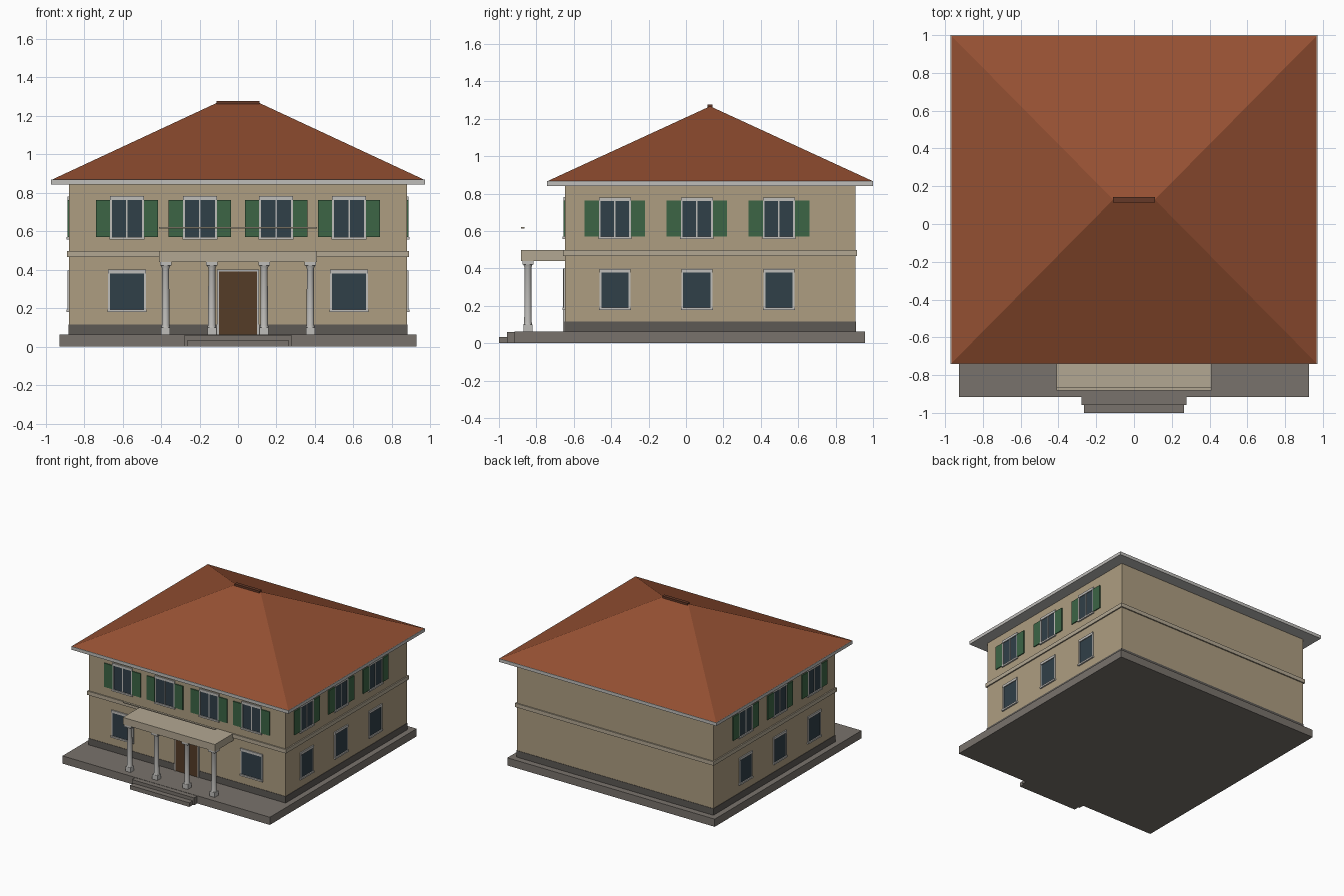
import bpy, bmesh

if "Cube" in bpy.data.objects:
    bpy.data.objects.remove(bpy.data.objects["Cube"])

CY = 0.129             # centre of the house in y
WX, WY = 0.878, 0.776  # wall half sizes
FRONT = CY - WY


def mat(name, r, g, b):
    m = bpy.data.materials.new(name)
    m.diffuse_color = (r, g, b, 1)
    m.use_nodes = True
    m.node_tree.nodes["Principled BSDF"].inputs["Base Color"].default_value = m.diffuse_color
    return m


WALL = mat("plaster", 0.42, 0.34, 0.22)
STONE = mat("stone", 0.19, 0.17, 0.15)
DARK = mat("dark_stone", 0.11, 0.10, 0.09)
BEIGE = mat("trim_stone", 0.45, 0.39, 0.29)
TRIM = mat("pale_trim", 0.52, 0.51, 0.49)
TILE = mat("roof_tile", 0.30, 0.08, 0.032)
RIDGE = mat("ridge_tile", 0.13, 0.04, 0.02)
GLASS = mat("glass", 0.03, 0.05, 0.065)
GREEN = mat("shutter_green", 0.045, 0.13, 0.06)
WOOD = mat("door_wood", 0.09, 0.045, 0.02)


def finish(name, bm, material):
    bmesh.ops.recalc_face_normals(bm, faces=bm.faces)
    me = bpy.data.meshes.new(name)
    bm.to_mesh(me)
    bm.free()
    me.materials.append(material)
    ob = bpy.data.objects.new(name, me)
    bpy.context.collection.objects.link(ob)
    return ob


def add_box(bm, lo, hi):
    vs = bmesh.ops.create_cube(bm, size=1)["verts"]
    for v in vs:
        for i in range(3):
            v.co[i] = lo[i] if v.co[i] < 0 else hi[i]


def box(name, x, y, z, material):
    bm = bmesh.new()
    add_box(bm, (x[0], y[0], z[0]), (x[1], y[1], z[1]))
    return finish(name, bm, material)


def slab(name, hx, hy, z0, z1, material):
    return box(name, (-hx, hx), (CY - hy, CY + hy), (z0, z1), material)


def on_wall(name, side, bars, material):
    """Boxes (u0, u1, z0, z1, depth) standing proud of one wall."""
    bm = bmesh.new()
    for u0, u1, z0, z1, d in bars:
        if side == "front":
            add_box(bm, (u0, FRONT - d, z0), (u1, FRONT + 0.01, z1))
        elif side == "right":
            add_box(bm, (WX - 0.01, u0, z0), (WX + d, u1, z1))
        else:
            add_box(bm, (-WX - d, u0, z0), (-WX + 0.01, u1, z1))
    return finish(name, bm, material)


def window(side, floor, u, hw, z0, z1, t, shutters):
    tag = f"{side}_{floor}"
    # Surround: jambs, lintel and sill, plus the centre mullion upstairs
    bars = [(u - hw, u - hw + t, z0, z1, 0.007), (u + hw - t, u + hw, z0, z1, 0.007),
            (u - hw, u + hw, z1 - 0.02, z1, 0.009),
            (u - hw - 0.003, u + hw + 0.003, z0 - 0.003, z0 + 0.01, 0.012)]
    if shutters:
        bars.append((u - 0.004, u + 0.004, z0, z1, 0.006))
        for s in (-1, 1):
            a, b = sorted((u + s * hw, u + s * 0.162))
            on_wall(tag + "_shutter", side, [(a, b, 0.57, 0.762, 0.008)], GREEN)
    on_wall(tag + "_window_frame", side, bars, TRIM)
    on_wall(tag + "_window_glass", side, [(u - hw + t, u + hw - t, z0 + 0.01, z1 - 0.02, 0.003)], GLASS)


# Terrace and steps
box("terrace", (-0.927, 0.927), (-0.917, 0.957), (0, 0.062), STONE)
box("upper_step", (-0.277, 0.277), (-0.957, -0.917), (0, 0.06), STONE)
box("lower_step", (-0.265, 0.265), (-1.0, -0.957), (0, 0.033), STONE)

# House body with base band and string course
slab("walls", WX, WY, 0.062, 0.842, WALL)
slab("base_band", WX + 0.003, WY + 0.003, 0.062, 0.115, DARK)
slab("string_course", WX + 0.01, WY + 0.01, 0.467, 0.498, BEIGE)

# Eaves, hipped roof and ridge cap
slab("eaves", 0.971, 0.871, 0.842, 0.868, TRIM)
bm = bmesh.new()
base = [bm.verts.new((x, CY + y, 0.868)) for x, y in
        ((-0.967, -0.867), (0.967, -0.867), (0.967, 0.867), (-0.967, 0.867))]
l, r = (bm.verts.new((x, CY, 1.267)) for x in (-0.11, 0.11))
a, b, c, d = base
for f in ((a, b, r, l), (c, d, l, r), (b, c, r), (d, a, l), (d, c, b, a)):
    bm.faces.new(f)
finish("hipped_roof", bm, TILE)
slab("ridge_cap", 0.112, 0.014, 1.258, 1.277, RIDGE)

# Windows on the front and both sides; the back is blank
for u in (-0.577, 0.577):
    window("front", "ground", u, 0.098, 0.182, 0.4, 0.009, False)
for u in (-0.577, -0.198, 0.198, 0.577):
    window("front", "upper", u, 0.088, 0.56, 0.783, 0.01, True)
for side in ("left", "right"):
    for u in (-0.38, 0.058, 0.497):
        window(side, "ground", u, 0.083, 0.182, 0.397, 0.01, False)
        window(side, "upper", u, 0.086, 0.56, 0.78, 0.01, True)

# Front door
on_wall("door", "front", [(-0.1, 0.1, 0.062, 0.39, 0.006)], WOOD)
on_wall("door_frame", "front", [(-0.109, -0.1, 0.062, 0.4, 0.01), (0.1, 0.109, 0.062, 0.4, 0.01),
                                (-0.109, 0.109, 0.39, 0.4, 0.01)], TRIM)

# Portico roof and the balcony rail above it
box("portico_roof", (-0.411, 0.411), (-0.882, FRONT + 0.01), (0.441, 0.498), BEIGE)
box("balcony_rail", (-0.411, 0.411), (-0.881, -0.863), (0.614, 0.622), BEIGE)

# Columns: square base, round tapered shaft, flared neck, square capital
for x in (-0.376, -0.136, 0.136, 0.376):
    y = -0.845
    box("column_base", (x - 0.023, x + 0.023), (y - 0.023, y + 0.023), (0.062, 0.1), TRIM)
    box("column_capital", (x - 0.03, x + 0.03), (y - 0.03, y + 0.03), (0.422, 0.441), TRIM)
    bm = bmesh.new()
    rings = []
    for rad, z in ((0.023, 0.1), (0.02, 0.112), (0.018, 0.405), (0.025, 0.422)):
        rings.append(bmesh.ops.create_circle(bm, segments=16, radius=rad)["verts"])
        for v in rings[-1]:
            v.co.x, v.co.y, v.co.z = v.co.x + x, v.co.y + y, z
    for p, q in zip(rings, rings[1:]):
        for i in range(16):
            j = (i + 1) % 16
            bm.faces.new((p[i], p[j], q[j], q[i]))
    shaft = finish("column_shaft", bm, TRIM)
    for p in shaft.data.polygons:
        p.use_smooth = True
